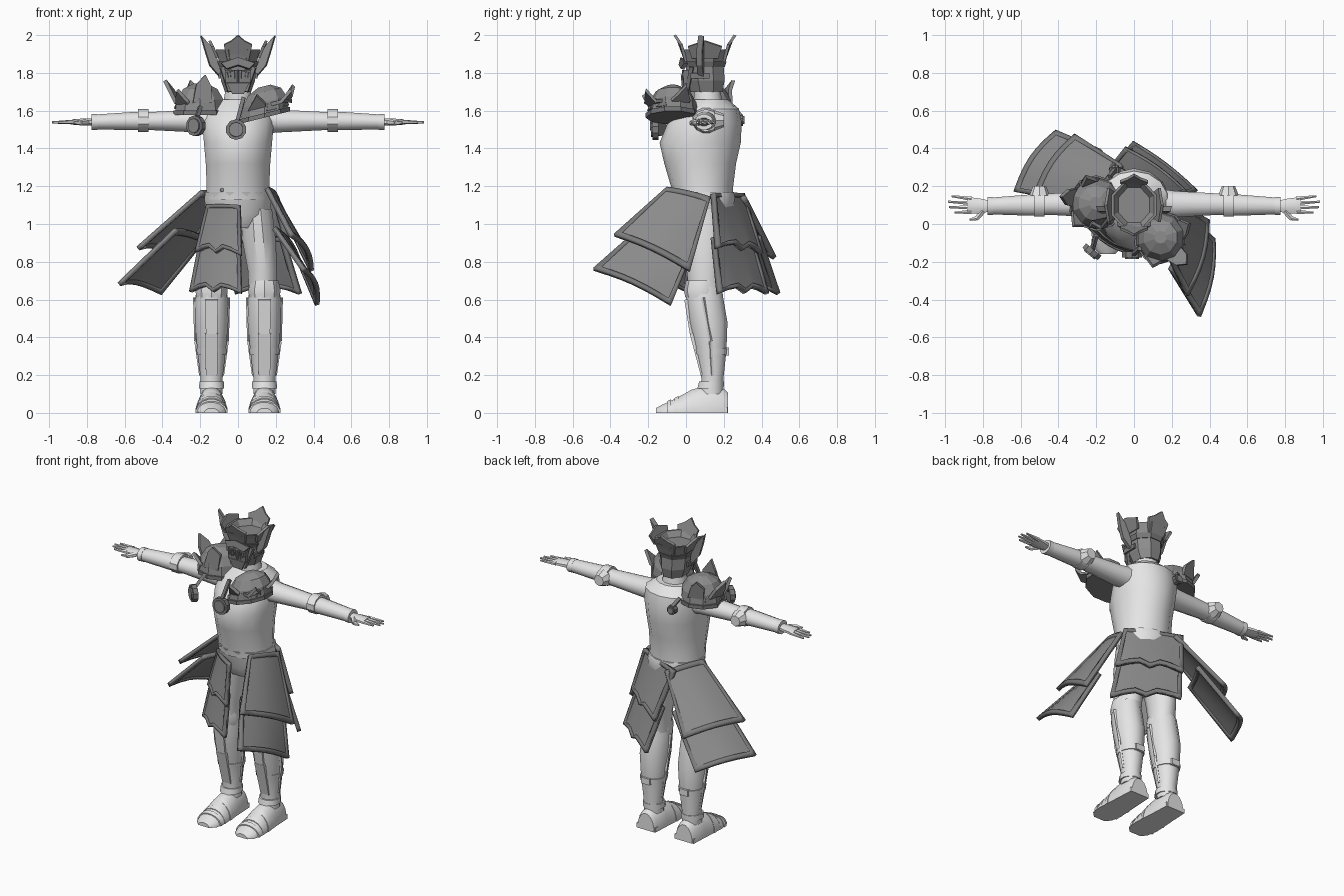
import bpy, bmesh, math
from mathutils import Vector, Matrix

if "Cube" in bpy.data.objects:
    bpy.data.objects.remove(bpy.data.objects["Cube"])


def material(name, v):
    m = bpy.data.materials.new(name)
    m.use_nodes = True
    m.diffuse_color = (v, v, v, 1)
    m.node_tree.nodes["Principled BSDF"].inputs["Base Color"].default_value = (v, v, v, 1)
    return m


LIGHT = material("pale grey", 0.78)
DARK = material("dark grey", 0.26)
TRIM = material("trim grey", 0.2)


def finish(name, bm, mat, smooth=False, thick=0):
    bmesh.ops.recalc_face_normals(bm, faces=bm.faces[:])
    me = bpy.data.meshes.new(name)
    bm.to_mesh(me)
    bm.free()
    ob = bpy.data.objects.new(name, me)
    bpy.context.collection.objects.link(ob)
    me.materials.append(mat)
    if thick:
        mod = ob.modifiers.new("thickness", 'SOLIDIFY')
        mod.thickness, mod.offset = thick, 0
    if smooth:
        bpy.ops.object.select_all(action='DESELECT')
        ob.select_set(True)
        bpy.context.view_layer.objects.active = ob
        bpy.ops.object.shade_smooth_by_angle(angle=math.radians(35))
    return ob


def loft(name, rings, mat, axis='z', n=12, floor=False, smooth=True):
    """Rings are (position along axis, two centre coordinates, two radii)."""
    bm = bmesh.new()
    loops = []
    for t, a, b, ra, rb in rings:
        loop = []
        for i in range(n):
            w = 2 * math.pi * (i + 0.5) / n
            u, v = a + ra * math.cos(w), b + rb * math.sin(w)
            if floor:
                v = max(v, 0)
            loop.append(bm.verts.new({'z': (u, v, t), 'x': (t, u, v), 'y': (u, t, v)}[axis]))
        loops.append(loop)
    for p, q in zip(loops, loops[1:]):
        for i in range(n):
            bm.faces.new((p[i], p[(i + 1) % n], q[(i + 1) % n], q[i]))
    bm.faces.new(loops[0])
    bm.faces.new(loops[-1])
    return finish(name, bm, mat, smooth)


def rod(name, p, q, r0, r1, mat, n=8):
    p, q = Vector(p), Vector(q)
    bm = bmesh.new()
    turn = (q - p).to_track_quat('Z', 'Y').to_matrix().to_4x4()
    bmesh.ops.create_cone(bm, cap_ends=True, segments=n, radius1=r0, radius2=r1,
                          depth=(q - p).length, matrix=Matrix.Translation((p + q) / 2) @ turn)
    return finish(name, bm, mat, n > 5)


def box(name, c, size, mat):
    bm = bmesh.new()
    bmesh.ops.create_cube(bm, size=1, matrix=Matrix.Translation(c) @ Matrix.Diagonal((*size, 1)))
    return finish(name, bm, mat)


def slab(name, pts, mat, thick=0.015):
    bm = bmesh.new()
    bm.faces.new([bm.verts.new(p) for p in pts])
    return finish(name, bm, mat, thick=thick)


def skirt_plate(name, tl, tr, br, bl, bulge, zig=0.0):
    """Curved panel between four corners, with a raised border."""
    tl, tr, br, bl = map(Vector, (tl, tr, br, bl))
    out = ((tr - tl) + (br - bl)).cross(tl - bl).normalized()
    mid = (tl + tr + br + bl) / 4 - Vector((0, 0.1, 0.9))
    if out.dot(Vector((mid.x, mid.y, 0))) < 0:
        out = -out
    us = [0, 0.06, 0.2, 0.35, 0.5, 0.65, 0.8, 0.94, 1]
    vs = [0, 0.07, 0.5, 0.93, 1]
    for part, mat, thick in (("panel", DARK, 0.01), ("border", TRIM, 0.026)):
        bm = bmesh.new()
        grid = []
        for v in vs:
            row = []
            for i, u in enumerate(us):
                p = tl.lerp(tr, u).lerp(bl.lerp(br, u), v)
                p += out * bulge * math.sin(math.pi * u) * (0.35 + 0.65 * v)
                if v > 0.9:
                    p.z += zig * (0, .2, .7, 1, 0, 1, .7, .2, 0)[i]
                row.append(bm.verts.new(p))
            grid.append(row)
        for j in range(4):
            for i in range(8):
                if part == "panel" or j in (0, 3) or i in (0, 7):
                    bm.faces.new((grid[j][i], grid[j][i + 1], grid[j + 1][i + 1], grid[j + 1][i]))
        bmesh.ops.delete(bm, geom=[v for v in bm.verts if not v.link_faces], context='VERTS')
        finish(name + "_" + part, bm, mat, True, thick)


# Torso, pelvis and neck
loft("torso", [(1.13, 0, .09, .175, .16), (1.2, 0, .085, .17, .165), (1.32, 0, .075, .175, .19),
               (1.43, 0, .075, .185, .215), (1.54, 0, .1, .195, .195), (1.61, 0, .13, .18, .15),
               (1.66, 0, .13, .11, .09)], LIGHT, n=14)
loft("pelvis", [(.98, 0, .1, .12, .11), (1.05, 0, .1, .18, .15), (1.14, 0, .1, .183, .165),
                (1.17, 0, .09, .18, .168)], LIGHT)
loft("neck", [(1.62, 0, .12, .085, .08), (1.73, 0, .11, .065, .07)], LIGHT)
rod("belt_rivet", (-.085, -.06, 1.18), (-.085, -.075, 1.18), .01, .006, LIGHT)

for s, side in ((1, "left"), (-1, "right")):
    # Legs with knee, ankle and calf fittings
    x = .13 * s
    loft(side + "_thigh", [(.62, x, .1, .075, .085), (.75, x, .1, .08, .1),
                           (.92, x * .85, .1, .092, .12), (1.08, x * .75, .1, .085, .12)], LIGHT)
    x = .14 * s
    loft(side + "_shin", [(.1, x, .135, .06, .065), (.18, x, .14, .06, .06), (.33, x, .132, .078, .085),
                          (.48, x, .118, .092, .105), (.6, x, .1, .09, .102), (.67, x, .095, .08, .097)], LIGHT)
    loft(side + "_knee_guard", [(.61, x, .085, .085, .088), (.65, x, .085, .09, .097),
                                (.7, x, .085, .078, .085)], LIGHT, n=10)
    for p, q in ((.2, .42), (.42, .6)):
        y0, y1 = (.088, .03) if p < .3 else (.03, .001)
        slab(side + "_shin_plate", [(x - .03, y0, p), (x + .03, y0, p), (x + .035, y1, q), (x - .035, y1, q)],
             LIGHT, .02)
    loft(side + "_ankle_band", [(.13, x, .13, .068, .072), (.165, x, .135, .067, .068)], LIGHT)
    loft(side + "_calf_strap", [(.31, x, .135, .08, .088), (.34, x, .133, .083, .092)], LIGHT)
    box(side + "_calf_buckle", (x, .215, .325), (.06, .025, .04), LIGHT)
    for e in (-1, 1):
        rod(side + "_greave_edge", (x + e * .058, .14, .2), (x + e * .082, .13, .38), .009, .01, LIGHT, 4)
        rod(side + "_greave_edge", (x + e * .082, .13, .38), (x + e * .088, .09, .61), .01, .01, LIGHT, 4)

    # Boots
    loft(side + "_boot", [(.222, x, 0, .062, .11), (.2, x, 0, .072, .13), (.1, x, 0, .077, .145),
                          (.03, x, 0, .082, .125), (-.06, x, 0, .086, .075), (-.13, x, 0, .072, .042),
                          (-.16, x, 0, .04, .025)], LIGHT, 'y', 16, True)
    for y, h in ((.0, .108), (-.06, .08), (-.1, .062)):
        loft(side + "_boot_lame", [(y + .02, x, 0, .086, h + .012), (y, x, 0, .087, h)], LIGHT, 'y', 16, True)
    box(side + "_heel", (x, .17, .015), (.14, .1, .03), LIGHT)

    # Arms with cuffs and elbow guards
    loft(side + "_arm", [(.12 * s, .11, 1.55, .08, .075), (.22 * s, .105, 1.545, .072, .062),
                         (.45 * s, .105, 1.545, .058, .05), (.55 * s, .1, 1.545, .058, .05),
                         (.77 * s, .095, 1.54, .045, .04)], LIGHT, 'x')
    loft(side + "_cuff", [(.745 * s, .095, 1.54, .049, .043), (.775 * s, .095, 1.54, .05, .043)], LIGHT, 'x')
    loft(side + "_elbow_band", [(.475 * s, .105, 1.548, .068, .06), (.53 * s, .105, 1.548, .068, .06)],
         LIGHT, 'x', 10)
    rod(side + "_elbow_disc", (.5 * s, .15, 1.548), (.5 * s, .2, 1.548), .055, .035, LIGHT)

    # Hands
    loft(side + "_palm", [(.76 * s, .095, 1.54, .03, .022), (.82 * s, .095, 1.54, .044, .02),
                          (.88 * s, .1, 1.54, .046, .015)], LIGHT, 'x', 8)
    for i, tip in enumerate((.95, .98, .985, .965)):
        y = .065 + .023 * i
        rod(side + "_finger", (.86 * s, y, 1.54), (tip * s, y - .005 + .006 * i, 1.538), .013, .006, LIGHT, 6)
    rod(side + "_thumb", (.8 * s, .07, 1.54), (.835 * s, .025, 1.535), .018, .013, LIGHT, 6)
    rod(side + "_thumb_tip", (.835 * s, .03, 1.535), (.87 * s, .022, 1.535), .013, .006, LIGHT, 6)

# Skirt: two large side plates and two notched plates, each with two tiers
skirt_plate("left_upper", (.15, -.1, 1.19), (.2, .13, 1.14), (.39, .02, .75), (.28, -.38, .94), .035)
skirt_plate("left_lower", (.19, -.24, .98), (.3, .04, .86), (.42, -.08, .57), (.345, -.49, .76), .035)
skirt_plate("right_upper", (-.19, .1, 1.17), (-.06, .31, 1.14), (-.31, .47, .82), (-.53, .14, .87), .045)
skirt_plate("right_lower", (-.33, .12, .97), (-.17, .39, .93), (-.41, .49, .63), (-.63, .17, .68), .045)
skirt_plate("back_upper", (.2, .14, 1.16), (-.13, .3, 1.16), (-.05, .4, .84), (.28, .16, .87), .02, .03)
skirt_plate("back_lower", (.24, .14, .93), (-.08, .35, .92), (-.01, .43, .63), (.33, .17, .63), .015, .03)
skirt_plate("front_upper", (-.16, .03, 1.1), (.01, -.1, 1.1), (.02, -.14, .83), (-.22, .01, .85), .03, .03)
skirt_plate("front_lower", (-.2, .02, .9), (.01, -.11, .9), (.02, -.16, .63), (-.25, .0, .64), .03, .03)

# Helmet with brow, flared hollow crown, horns, eye slots and toothed mask
loft("helmet", [(1.7, 0, .11, .075, .09), (1.76, 0, .105, .098, .108), (1.83, 0, .1, .1, .108),
                (1.9, 0, .1, .12, .132), (1.925, 0, .1, .128, .142), (1.925, 0, .1, .115, .128),
                (1.89, 0, .1, .09, .1)], DARK, n=8, smooth=False)
loft("brow_band", [(1.83, 0, .1, .105, .113), (1.86, 0, .1, .118, .124)], TRIM, n=8, smooth=False)
C = Vector((0, .1, 0))
for k in (0, 2):
    turn = Matrix.Rotation(k * math.pi / 2, 3, 'Z')
    crown = [(-.055, -.1, 1.86), (.055, -.1, 1.86), (.075, -.125, 1.95), (.035, -.14, 1.97),
             (0, -.16, 2), (-.035, -.14, 1.97), (-.075, -.125, 1.95)]
    slab("crown_plate", [turn @ Vector(p) + C for p in crown], DARK)
for s in (-1, 1):
    slab("horn", [(s * .09, .08, 1.77), (s * .15, .07, 1.84), (s * .175, .07, 1.92), (s * .197, .08, 1.997),
                  (s * .145, .08, 1.94), (s * .1, .08, 1.85)], DARK, .03)
    slab("crown_side", [(s * .11, .03, 1.88), (s * .11, .17, 1.88), (s * .135, .19, 1.94), (s * .15, .1, 1.97),
                        (s * .135, .01, 1.94)], DARK)
    box("eye_slot", (s * .097, .075, 1.785), (.012, .1, .03), TRIM)
    rod("cheek_guard", (s * .085, .03, 1.83), (s * .045, .005, 1.7), .015, .012, TRIM, 4)
box("mask_mouth", (0, .003, 1.78), (.13, .03, .07), TRIM)
for i in range(-4, 5):
    rod("mask_tooth", (i * .015, -.016, 1.815 - abs(i) * .003), (i * .013, -.012, 1.75 + abs(i) * .005),
        .006, .004, DARK, 4)
slab("chin_plate", [(-.06, .0, 1.75), (.06, .0, 1.75), (.03, .01, 1.69), (-.03, .01, 1.69)], DARK, .03)
slab("brow_peak", [(-.09, 0, 1.85), (0, -.02, 1.88), (.09, 0, 1.85), (.06, -.02, 1.82), (0, -.03, 1.84),
                   (-.06, -.02, 1.82)], TRIM, .02)


def pauldron(side, cx, cy, z, r, facing, slope, spikes):
    """Domed shoulder guard with rim, spikes and a pair of dark insets, sloping along x."""
    parts = [loft(side + "_pauldron", [(z, cx, cy, r, r), (z + .07, cx, cy, r * .92, r * .92),
                                       (z + .125, cx, cy, r * .68, r * .68), (z + .155, cx, cy, r * .25, r * .25)],
                  DARK, n=10, smooth=False),
             loft(side + "_pauldron_rim", [(z - .012, cx, cy, r * 1.06, r * 1.06),
                                           (z + .012, cx, cy, r * 1.06, r * 1.06)], TRIM, n=10, smooth=False)]
    o, up = Vector((cx, cy, z)), Vector((0, 0, 1))
    for turn, reach, height in spikes:
        w = math.radians(facing + turn)
        d, t = Vector((math.cos(w), math.sin(w), 0)), Vector((-math.sin(w), math.cos(w), 0))
        root = o + d * r * .85 + up * .05
        parts.append(slab(side + "_spike", [root - t * .05, root + t * .05,
                                            o + d * (reach - .04) + t * .05 + up * (height - .06),
                                            o + d * reach + t * .015 + up * height,
                                            o + d * (reach - .03) - t * .03 + up * (height - .05)], DARK, .02))
    for turn in (-22, 22):
        w = math.radians(facing + turn)
        d, t = Vector((math.cos(w), math.sin(w), 0)), Vector((-math.sin(w), math.cos(w), 0))
        root = o + d * r * .95 + up * .02
        parts.append(slab(side + "_inset", [root - t * .03, root + t * .03,
                                            root - d * .01 + t * math.copysign(.02, turn) + up * .04], TRIM, .009))
    shear = Matrix.Identity(4)
    shear[2][0], shear[2][3] = slope, -slope * cx
    for ob in parts:
        ob.data.transform(shear)


pauldron("left", .14, -.07, 1.575, .135, -50, .25, [(70, .17, .12), (0, .2, .1), (-60, .16, .12)])
pauldron("right", -.2, .11, 1.59, .14, 165, 0, [(0, .19, .17), (55, .17, .12), (-60, .15, .17), (110, .13, .2)])

# Straps and round clasps hanging from the shoulder guards
for p, q, d in (((.03, -.13, 1.67), (-.01, -.165, 1.52), (0, -.02, 0)),
                ((-.2, -.06, 1.62), (-.225, -.15, 1.54), (-.012, -.015, 0)),
                ((-.13, .25, 1.62), (-.1, .29, 1.57), (0, .02, 0))):
    rod("clasp_strap", p, q, .014, .014, TRIM, 4)
    c, d = Vector(q) - Vector((0, 0, .02)), Vector(d)
    r = .055 if d.y < 0 else .03
    rod("clasp_rim", c - d, c + d * .6, r, r, TRIM, 10)
    rod("clasp_face", c, c + d, r * .75, r * .7, DARK, 10)
